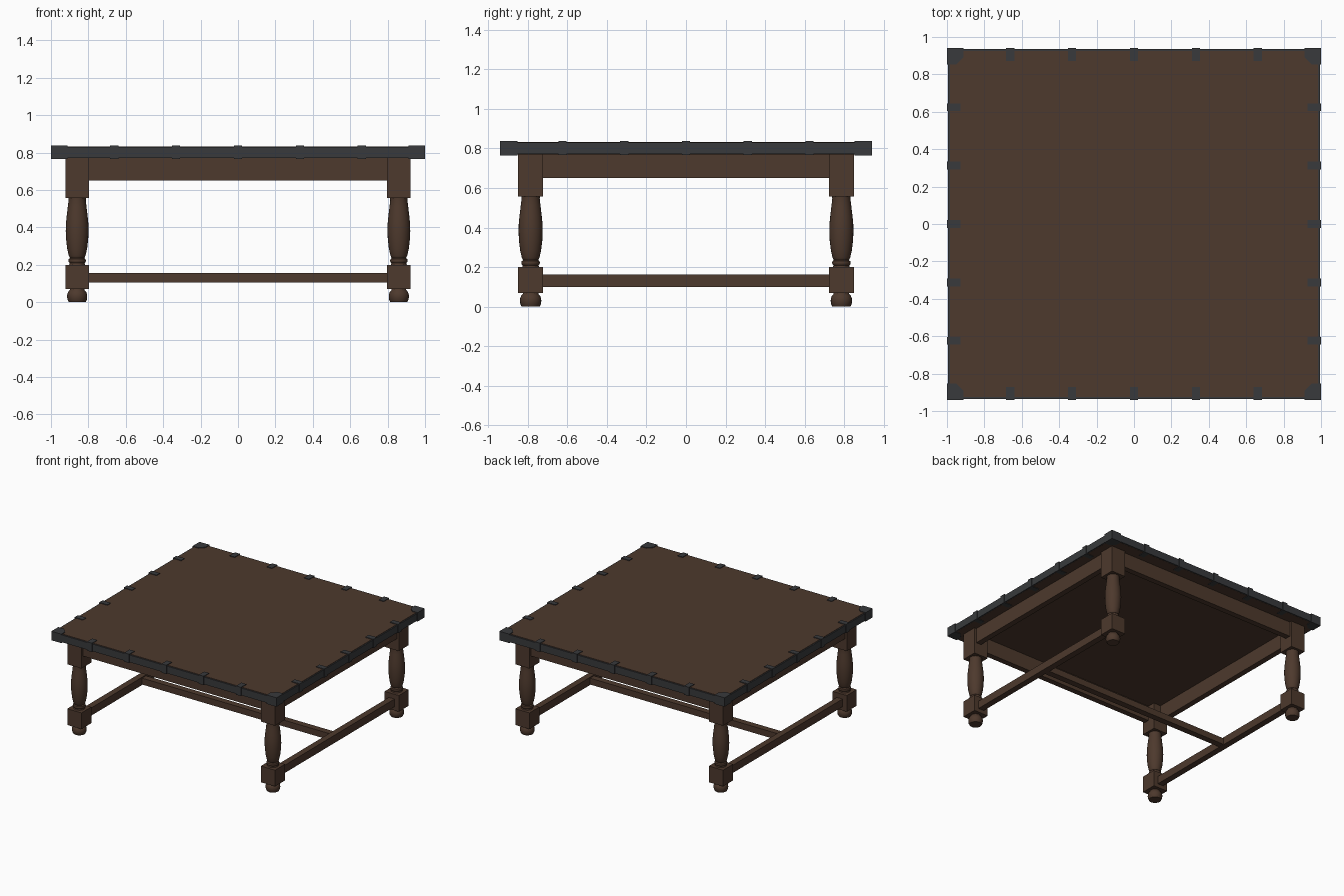
import bpy, bmesh, math

if "Cube" in bpy.data.objects:
    bpy.data.objects.remove(bpy.data.objects["Cube"])

def material(name, rgb):
    m = bpy.data.materials.new(name)
    m.diffuse_color = (*rgb, 1)
    m.use_nodes = True
    m.node_tree.nodes["Principled BSDF"].inputs["Base Color"].default_value = m.diffuse_color
    return m

WOOD = material("dark_wood", (0.075, 0.041, 0.026))
IRON = material("dark_iron", (0.040, 0.042, 0.045))

def finish(name, bm, mat):
    bmesh.ops.recalc_face_normals(bm, faces=bm.faces)
    me = bpy.data.meshes.new(name)
    bm.to_mesh(me)
    bm.free()
    me.materials.append(mat)
    ob = bpy.data.objects.new(name, me)
    bpy.context.collection.objects.link(ob)
    return ob

def box(name, x0, x1, y0, y1, z0, z1, mat):
    bm = bmesh.new()
    bmesh.ops.create_cube(bm, size=1)
    for v in bm.verts:
        v.co.x = x1 if v.co.x > 0 else x0
        v.co.y = y1 if v.co.y > 0 else y0
        v.co.z = z1 if v.co.z > 0 else z0
    return finish(name, bm, mat)

def turned(name, x, y, profile, mat, n=24):
    bm = bmesh.new()
    rings = [[bm.verts.new((x + r * math.cos(2 * math.pi * i / n),
                            y + r * math.sin(2 * math.pi * i / n), z))
              for i in range(n)] for r, z in profile]
    for a, b in zip(rings, rings[1:]):
        for i in range(n):
            j = (i + 1) % n
            bm.faces.new((a[i], a[j], b[j], b[i]))
    bm.faces.new(rings[0])
    bm.faces.new(rings[-1])
    ob = finish(name, bm, mat)
    bpy.ops.object.select_all(action='DESELECT')
    ob.select_set(True)
    bpy.context.view_layer.objects.active = ob
    bpy.ops.object.shade_smooth_by_angle(angle=math.radians(35))

def prism(name, pts, z0, z1, mat):
    bm = bmesh.new()
    lo = [bm.verts.new((x, y, z0)) for x, y in pts]
    hi = [bm.verts.new((x, y, z1)) for x, y in pts]
    bm.faces.new(lo)
    bm.faces.new(hi)
    for i in range(len(pts)):
        j = (i + 1) % len(pts)
        bm.faces.new((lo[i], lo[j], hi[j], hi[i]))
    return finish(name, bm, mat)

HX, HY = 1.0, 0.94      # overall half sizes
LX, LY, LH = 0.86, 0.785, 0.063   # leg centre and half width
BX, BY, T = HX - 0.005, HY - 0.005, 0.01  # iron band outside and thickness

# Table top
box("table_top", -BX + T, BX - T, -BY + T, BY - T, 0.77, 0.832, WOOD)

# Iron band around the edge
for s, side in ((-1, "a"), (1, "b")):
    ya, yb = sorted((s * BY, s * (BY - T)))
    box("long_band_" + side, -BX, BX, ya, yb, 0.771, 0.829, IRON)
    xa, xb = sorted((s * BX, s * (BX - T)))
    box("short_band_" + side, xa, xb, -BY + T, BY - T, 0.771, 0.829, IRON)

# Clips wrapping over the edge
Z0, Z1 = 0.766, 0.837
for s in (-1, 1):
    for i in range(-2, 3):
        x, y = i * 0.331, i * 0.312
        ya, yb = sorted((s * HY, s * (HY - 0.068)))
        box("edge_clip", x - 0.022, x + 0.022, ya, yb, Z0, Z1, IRON)
        xa, xb = sorted((s * HX, s * (HX - 0.073)))
        box("edge_clip", xa, xb, y - 0.021, y + 0.021, Z0, Z1, IRON)

# Turned profiles (radius, height)
BALUSTER = [(0.047, 0.56), (0.046, 0.545), (0.050, 0.51), (0.056, 0.46),
            (0.060, 0.42), (0.061, 0.38), (0.059, 0.335), (0.053, 0.285),
            (0.045, 0.25), (0.041, 0.240), (0.038, 0.236), (0.045, 0.230),
            (0.047, 0.222), (0.045, 0.214), (0.040, 0.209), (0.043, 0.198)]
FOOT = [(0.038, 0.075), (0.040, 0.064), (0.048, 0.055), (0.053, 0.042),
        (0.054, 0.030), (0.052, 0.014), (0.045, 0.0)]

# Legs, feet and corner brackets
for sx in (-1, 1):
    for sy in (-1, 1):
        x, y = sx * LX, sy * LY
        for nm, z0, z1 in (("leg_top_block", 0.557, 0.771), ("leg_low_block", 0.07, 0.20)):
            box(nm, x - LH, x + LH, y - LH, y + LH, z0, z1, WOOD)
        turned("leg_baluster", x, y, BALUSTER, WOOD)
        turned("leg_foot", x, y, FOOT, WOOD)
        w, c = 0.088, 0.05
        pts = [(0, 0), (w, 0), (w, c), (c, w), (0, w)]
        prism("corner_bracket", [(sx * (HX - a), sy * (HY - b)) for a, b in pts], Z0 - 0.001, Z1, IRON)

# Aprons and stretchers
IN, TH = 0.018, 0.045
for s in (-1, 1):
    ya, yb = sorted((s * (LY + LH - IN), s * (LY + LH - IN - TH)))
    box("long_apron", -LX, LX, ya, yb, 0.65, 0.771, WOOD)
    xa, xb = sorted((s * (LX + LH - IN), s * (LX + LH - IN - TH)))
    box("short_apron", xa, xb, -LY, LY, 0.65, 0.771, WOOD)
    box("side_stretcher", s * LX - 0.025, s * LX + 0.025, -LY, LY, 0.10, 0.162, WOOD)
box("centre_stretcher", -LX, LX, -0.025, 0.025, 0.104, 0.155, WOOD)
